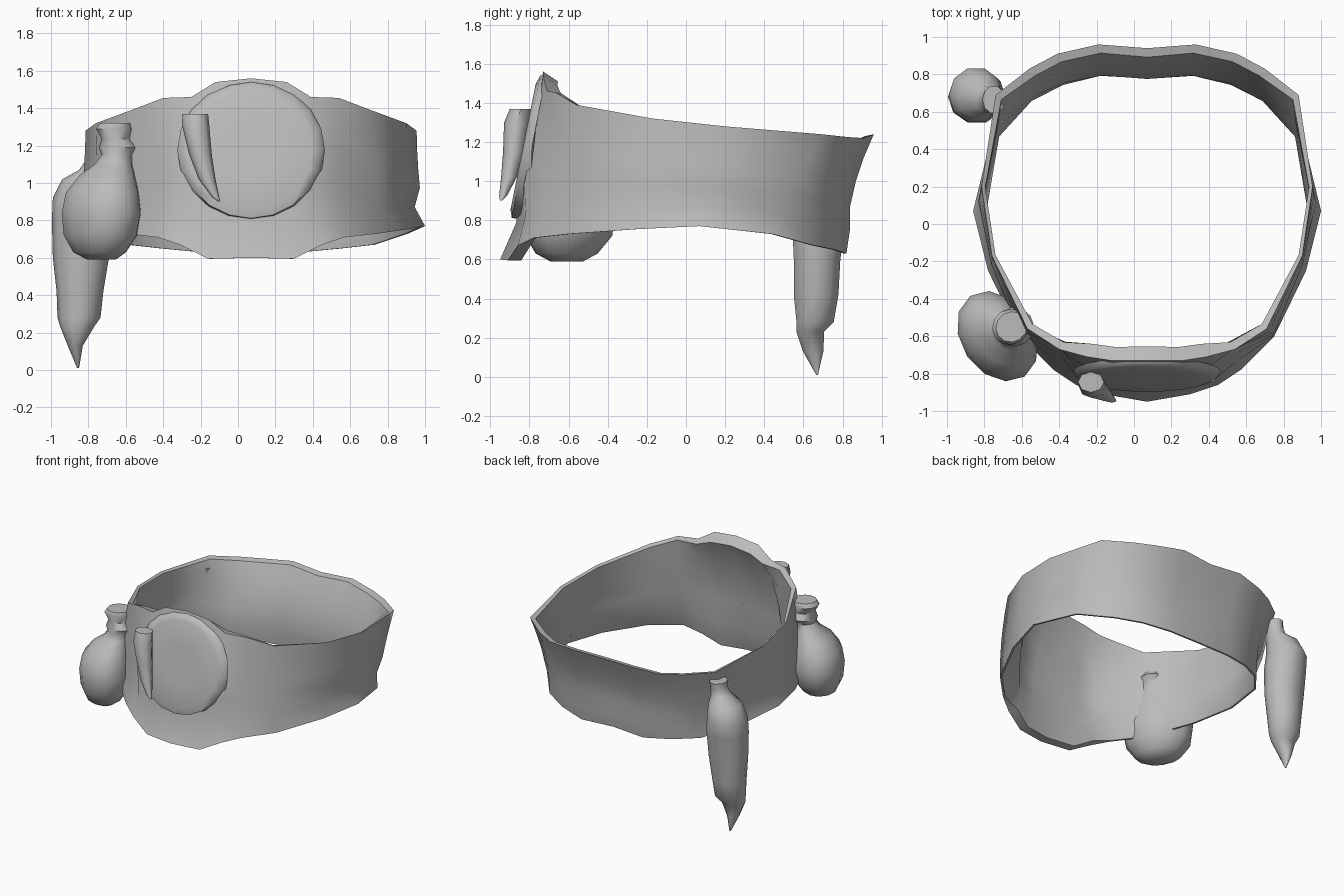
import bpy, bmesh, math
from mathutils import Vector

if "Cube" in bpy.data.objects:
    bpy.data.objects.remove(bpy.data.objects["Cube"])

CX = 0.07  # the belt ring is symmetric about this x
grey = bpy.data.materials.new("plain grey")
grey.diffuse_color = (0.5, 0.5, 0.5, 1)
grey.use_nodes = True
grey.node_tree.nodes["Principled BSDF"].inputs["Base Color"].default_value = grey.diffuse_color


def finish(name, bm, angle=50):
    bmesh.ops.recalc_face_normals(bm, faces=bm.faces)
    mesh = bpy.data.meshes.new(name)
    bm.to_mesh(mesh)
    bm.free()
    mesh.materials.append(grey)
    ob = bpy.data.objects.new(name, mesh)
    bpy.context.collection.objects.link(ob)
    bpy.ops.object.select_all(action='DESELECT')
    ob.select_set(True)
    bpy.context.view_layer.objects.active = ob
    bpy.ops.object.shade_smooth_by_angle(angle=math.radians(angle))
    return ob


def loft(bm, rings, close=False, caps=True):
    """Bridge equal-length point rings with quads."""
    vs = [[bm.verts.new(p) for p in r] for r in rings]
    n, m = len(vs), len(vs[0])
    for i in range(n if close else n - 1):
        a, b = vs[i], vs[(i + 1) % n]
        for j in range(m):
            k = (j + 1) % m
            bm.faces.new((a[j], a[k], b[k], b[j]))
    if caps and not close:
        bm.faces.new(vs[0])
        bm.faces.new(vs[-1])


def stack(name, sections, sides=10, angle=50, turn=0):
    """Horizontal oval sections: (x, y, z, radius 1, radius 2), turned about z."""
    c, s = math.cos(turn), math.sin(turn)
    bm = bmesh.new()
    rings = []
    for x, y, z, r1, r2 in sections:
        ring = []
        for i in range(sides):
            t = 2 * math.pi * i / sides
            u, v = r1 * math.cos(t), r2 * math.sin(t)
            ring.append((x + u * c - v * s, y + u * s + v * c, z))
        rings.append(ring)
    loft(bm, rings)
    return finish(name, bm, angle)


# Belt band: half outlines of the rims, front to back, as (x from centre, y, z)
top = [(0, -.73, 1.56), (.19, -.73, 1.54), (.32, -.71, 1.46), (.47, -.67, 1.455),
       (.64, -.56, 1.39), (.83, -.17, 1.32), (.885, .2, 1.28), (.81, .69, 1.24),
       (.63, .83, 1.225), (.48, .91, 1.22), (.26, .96, 1.24), (0, .94, 1.23)]
bottom = [(0, -.95, .6), (.23, -.91, .595), (.38, -.86, .67), (.5, -.78, .71),
          (.68, -.6, .73), (.85, -.25, .755), (.93, .07, .77), (.84, .44, .73),
          (.66, .66, .67), (.48, .76, .65), (.27, .82, .63), (0, .81, .64)]
# inward bend of the whole height, and of the lowest row only
bow = [0, 0, -.03, .045, -.015, .01, .01, .01, .02, .03, .04, .04]
low = [.04, .04, .03, 0, 0, .02, .04, .02, 0, -.01, -.015, -.015]


def mirrored(half):
    return half + half[-2:0:-1]


def full(half):
    return ([Vector((CX + x, y, z)) for x, y, z in half]
            + [Vector((CX - x, y, z)) for x, y, z in half[-2:0:-1]])


def inward(p, d, drop=0):
    v = Vector((CX - p.x, 0.05 - p.y, 0)).normalized()
    return p + v * d - Vector((0, 0, drop))


def thickness(p):
    return .02 + .028 * max(0, min(1, (abs(p.y - .05) - .4) / .35))


T, B = full(top), full(bottom)
outer = [[inward(t.lerp(b, f), w * 4 * f * (1 - f) + (l if f == .8 else 0))
          for t, b, w, l in zip(T, B, mirrored(bow), mirrored(low))]
         for f in (0, .2, .4, .6, .8, 1)]
lip = [inward(p, .075 if p.y < -.7 else thickness(p), .05 if p.y < -.72 else .01) for p in T]
inner = [[inward(p, thickness(p)) for p in row] for row in outer[1:5]]
hem = [inward(p, .07 if p.y < -.85 else .015) for p in B]
bm = bmesh.new()
loft(bm, outer + [hem] + inner[::-1] + [lip], close=True)
finish("belt_band", bm, 45)

# Buckle: shallow tilted round plate seated in the band
bm = bmesh.new()
rings = []
for r, back in ((.395, .045), (.375, .015), (.33, 0), (.15, 0)):
    ring = []
    for i in range(20):
        t = 2 * math.pi * i / 20
        z = 1.175 + min(r, .38) * math.sin(t) * .97
        sink = .02 if r == .395 and math.sin(t) < -.3 else 0
        ring.append((CX + r * math.cos(t), -.833 + .2 * (z - 1.175) + back + sink, z))
    rings.append(ring)
loft(bm, rings)
finish("buckle_plate", bm, 60)

# Tooth charm hanging on the buckle
stack("tooth_charm", [(-.23, -.845, 1.37, .07, .055), (-.225, -.865, 1.3, .072, .065),
                      (-.2, -.88, 1.15, .06, .055), (-.165, -.905, 1.02, .045, .04),
                      (-.12, -.935, .925, .02, .02), (-.1, -.945, .9, .006, .006)], 8)

# Round pouch with tied neck, its long side along the belt
stack("round_pouch", [(-.73, -.61, .59, .09, .07), (-.74, -.61, .63, .17, .13),
                      (-.735, -.6, .72, .24, .18), (-.73, -.6, .84, .26, .195),
                      (-.725, -.6, .95, .235, .18), (-.7, -.59, 1.04, .175, .14),
                      (-.665, -.57, 1.1, .11, .1), (-.645, -.56, 1.15, .085, .085),
                      (-.64, -.55, 1.19, .105, .105), (-.65, -.55, 1.235, .075, .08),
                      (-.66, -.55, 1.29, .095, .1), (-.655, -.55, 1.32, .08, .085)],
      12, turn=math.radians(-56))

# Long pointed pouch at the back
stack("long_pouch", [(-.855, .67, .01, .005, .005), (-.87, .65, .13, .04, .055),
                     (-.86, .635, .23, .09, .075), (-.85, .66, .28, .115, .1),
                     (-.845, .665, .42, .125, .12), (-.84, .67, .6, .15, .125),
                     (-.84, .68, .8, .155, .145), (-.845, .69, .92, .145, .15),
                     (-.82, .68, 1.02, .12, .12), (-.775, .665, 1.07, .075, .075),
                     (-.755, .665, 1.12, .06, .07), (-.75, .665, 1.17, .06, .075)], 10)
